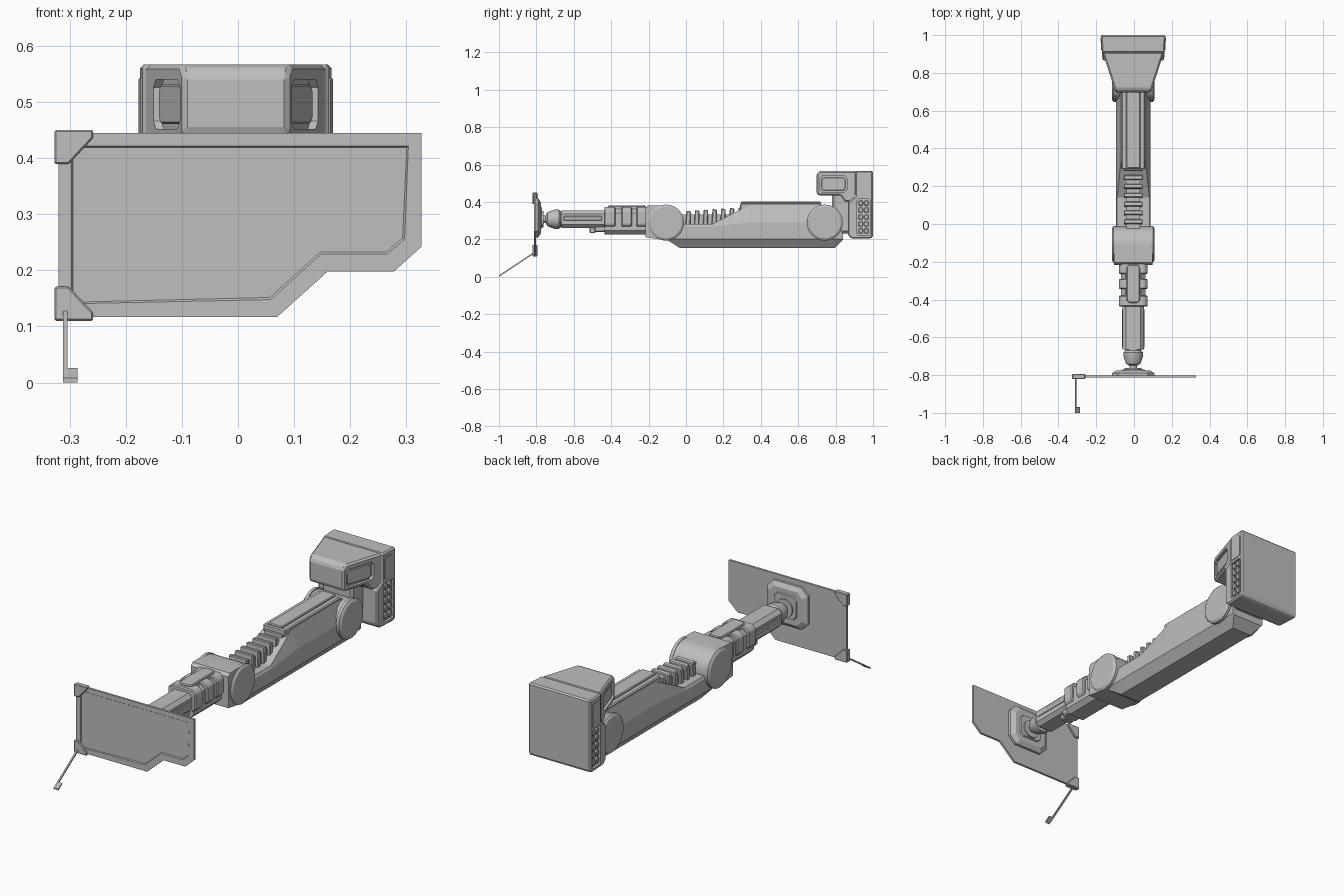
import bpy, bmesh, math
from mathutils import Vector

if "Cube" in bpy.data.objects:
    bpy.data.objects.remove(bpy.data.objects["Cube"])

grey = bpy.data.materials.new("plain_grey")
grey.use_nodes = True
grey.diffuse_color = (0.52, 0.52, 0.52, 1)
grey.node_tree.nodes["Principled BSDF"].inputs["Base Color"].default_value = grey.diffuse_color

ARM_X = -0.004   # the arm sits slightly off the screen's centre
AXIS_Z = 0.308   # height of the forearm axis


def loft(name, rings, bevel=0, dx=ARM_X, smooth=False, edit=None):
    """Skin matching rings of points, cap both ends, bevel the sharp edges."""
    bm = bmesh.new()
    loops = [[bm.verts.new(Vector(p) + Vector((dx, 0, 0))) for p in r] for r in rings]
    n = len(loops[0])
    for a, b in zip(loops, loops[1:]):
        for i in range(n):
            j = (i + 1) % n
            bm.faces.new((a[i], a[j], b[j], b[i]))
    bm.faces.new(loops[0])
    bm.faces.new(loops[-1])
    bmesh.ops.recalc_face_normals(bm, faces=bm.faces)
    if edit:
        edit(bm)
    if bevel:
        sharp = [e for e in bm.edges if e.calc_face_angle(0) > math.radians(35)]
        bmesh.ops.bevel(bm, geom=sharp, offset=bevel, segments=1,
                        affect='EDGES', clamp_overlap=True)
    me = bpy.data.meshes.new(name)
    bm.to_mesh(me)
    bm.free()
    me.materials.append(grey)
    ob = bpy.data.objects.new(name, me)
    bpy.context.scene.collection.objects.link(ob)
    if smooth:
        bpy.ops.object.select_all(action='DESELECT')
        ob.select_set(True)
        bpy.context.view_layer.objects.active = ob
        bpy.ops.object.shade_smooth_by_angle(angle=math.radians(25))
    return ob


def side_prism(name, yz, lo, hi, **kw):
    """Extrude a side profile along x; lo and hi are functions of y or numbers."""
    def at(f, y):
        return f(y) if callable(f) else f
    return loft(name, [[(at(f, y), y, z) for y, z in yz] for f in (lo, hi)], **kw)


def front_prism(name, xz, y0, y1, **kw):
    return loft(name, [[(x, y, z) for x, z in xz] for y in (y0, y1)], **kw)


def rect(a0, a1, b0, b1, c=0):
    """Rectangle outline, with cut corners when c is set."""
    if not c:
        return [(a0, b0), (a1, b0), (a1, b1), (a0, b1)]
    return [(a0 + c, b0), (a1 - c, b0), (a1, b0 + c), (a1, b1 - c),
            (a1 - c, b1), (a0 + c, b1), (a0, b1 - c), (a0, b0 + c)]


def box(name, hx, y0, y1, z0, z1, bevel=0):
    return side_prism(name, rect(y0, y1, z0, z1), -hx, hx, bevel=bevel)


def lathe(name, profile, axis, centre, seg=48):
    """Turn (position, radius) pairs round the x or y axis."""
    rings = []
    for p, r in profile:
        ring = []
        for i in range(seg):
            t = math.tau * i / seg
            u, v = r * math.cos(t), r * math.sin(t)
            ring.append((p, centre[0] + u, centre[1] + v) if axis == 'x'
                        else (centre[0] + u, p, centre[1] + v))
        rings.append(ring)
    return loft(name, rings, smooth=True)


def cut(target, cutter):
    mod = target.modifiers.new("recess", 'BOOLEAN')
    mod.operation, mod.solver, mod.object = 'DIFFERENCE', 'EXACT', cutter
    bpy.context.view_layer.objects.active = target
    bpy.ops.object.modifier_apply(modifier=mod.name)
    bpy.data.objects.remove(cutter)


# Screen with a sunken display
def sink_display(bm):
    face = min(bm.faces, key=lambda f: f.calc_center_median().y)
    bmesh.ops.inset_region(bm, faces=[face], thickness=0.033)
    bmesh.ops.inset_region(bm, faces=[face], thickness=0.004, depth=-0.004)


front_prism("screen", [(-0.32, 0.445), (0.327, 0.445), (0.327, 0.242), (0.278, 0.198),
                       (0.16, 0.198), (0.07, 0.117), (-0.32, 0.117)],
            -0.813, -0.802, dx=0, edit=sink_display)

# Screen corner clamps
for name, z, s in (("upper_clamp", 0.45, -1), ("lower_clamp", 0.11, 1)):
    front_prism(name, [(-0.327, z), (-0.258, z), (-0.258, z + s * 0.014),
                       (-0.302, z + s * 0.061), (-0.327, z + s * 0.061)],
                -0.821, -0.795, dx=0, bevel=0.003)

# Thin probe with a small foot
side_prism("probe_rod", [(-0.81, 0.135), (-0.81, 0.126), (-1, 0), (-1, 0.008)],
           -0.312, -0.304, dx=0)
side_prism("probe_foot", [(-1, 0), (-1, 0.008), (-0.972, 0.026), (-0.968, 0.021)],
           -0.312, -0.286, dx=0)

# Mount plate behind the screen
def plate_ring(y, h, c):
    return [(x, y, z + 0.315) for x, z in rect(-h, h, -h * 0.93, h * 0.93, c)]


loft("mount_plate", [plate_ring(-0.803, 0.112, 0.035), plate_ring(-0.79, 0.112, 0.035),
                     plate_ring(-0.776, 0.09, 0.028)])
loft("mount_boss", [plate_ring(-0.78, 0.065, 0.02), plate_ring(-0.77, 0.06, 0.018)])

# Wrist joint
lathe("wrist", [(-0.78, 0.045), (-0.762, 0.045), (-0.762, 0.02), (-0.75, 0.02),
                (-0.74, 0.038), (-0.70, 0.052), (-0.68, 0.052), (-0.67, 0.042),
                (-0.64, 0.04)], 'y', (0, AXIS_Z))

# Forearm
front_prism("forearm", rect(-0.056, 0.056, 0.262, 0.354, 0.018), -0.665, -0.2)
box("forearm_side_strips", 0.059, -0.655, -0.45, 0.302, 0.324, 0.003)
box("forearm_underside", 0.042, -0.49, -0.2, 0.24, 0.28, 0.006)
box("underside_catch", 0.03, -0.515, -0.485, 0.234, 0.265, 0.004)

# Ribbed sleeve round the forearm
front_prism("sleeve_core", rect(-0.064, 0.064, 0.226, 0.364, 0.022), -0.435, -0.2)
for i, (y0, y1) in enumerate(((-0.437, -0.378), (-0.345, -0.29), (-0.265, -0.205))):
    front_prism(f"sleeve_block_{i + 1}", rect(-0.076, 0.076, 0.262, 0.373, 0.018),
                y0, y1, bevel=0.005)
loft("sleeve_top_bar", [[(x, y, z) for x, y in rect(-0.035, 0.035, -0.418, -0.215, 0.014)]
                        for z in (0.34, 0.381)], bevel=0.004)

# Elbow and shoulder joints with chamfered discs
def joint(name, y):
    lathe(name, [(-0.113, 0.084), (-0.105, 0.096), (-0.09, 0.096), (-0.09, 0.09),
                 (0.09, 0.09), (0.09, 0.096), (0.105, 0.096), (0.113, 0.084)],
          'x', (y, 0.29))


joint("elbow_joint", -0.107)
joint("shoulder_joint", 0.742)
arc = [(-0.107 + 0.094 * math.sin(t), 0.289 + 0.094 * math.cos(t))
       for t in (math.pi * i / 16 for i in range(17))]
side_prism("elbow_housing", [(-0.217, 0.212), (-0.217, 0.366), (-0.204, 0.381)] + arc,
           -0.103, 0.103, smooth=True)

# Upper arm: a chamfered trough that dips behind the elbow
def arm_ring(y, bottom, half_bottom, shoulder, top, half_top):
    right = [(half_bottom, bottom), (0.092, 0.203), (0.092, shoulder), (half_top, top)]
    return ([(x, y, z) for x, z in right] + [(-x, y, z) for x, z in reversed(right)])


loft("upper_arm", [arm_ring(-0.1, 0.198, 0.085, 0.27, 0.282, 0.085),
                   arm_ring(-0.035, 0.155, 0.055, 0.27, 0.282, 0.085),
                   arm_ring(0.14, 0.155, 0.055, 0.27, 0.282, 0.085),
                   arm_ring(0.34, 0.155, 0.055, 0.29, 0.385, 0.064),
                   arm_ring(0.73, 0.155, 0.055, 0.29, 0.385, 0.064),
                   arm_ring(0.795, 0.155, 0.055, 0.28, 0.34, 0.064),
                   arm_ring(0.84, 0.198, 0.085, 0.23, 0.24, 0.085)])
box("arm_cover", 0.062, 0.29, 0.725, 0.30, 0.394, 0.005)
box("arm_cover_ridge", 0.038, 0.295, 0.72, 0.37, 0.403, 0.004)

# Ribbed cable between elbow and cover
box("cable_core", 0.036, -0.03, 0.3, 0.27, 0.333)
for i in range(7):
    y = 0.01 + i * 0.0465
    z = 0.35 + i * 0.003
    side_prism(f"cable_rib_{i + 1}", [(y - 0.013, 0.275), (y + 0.013, 0.275),
                                      (y + 0.016, z), (y - 0.008, z + 0.004)],
               -0.05, 0.05, bevel=0.004)

# Head: tapered front half and deep rear block
def taper(y):
    return 0.094 + 0.32 * (y - 0.697)


def rear(y):
    return 0.163 + 0.06 * (y - 0.865)


head_front = side_prism("head_front", [(0.697, 0.447), (0.708, 0.435), (0.825, 0.435),
                                       (0.85, 0.40), (0.91, 0.40), (0.91, 0.567),
                                       (0.715, 0.567), (0.697, 0.548)],
                        lambda y: -taper(y), taper, bevel=0.009)
head_rear = side_prism("head_rear", [(0.865, 0.225), (0.885, 0.204), (0.985, 0.204),
                                     (1.0, 0.215), (1.0, 0.567), (0.905, 0.567),
                                     (0.905, 0.43), (0.865, 0.40)],
                       lambda y: -rear(y), rear, bevel=0.007)
box("head_neck", 0.085, 0.78, 0.9, 0.232, 0.45, 0.012)

for s, side in ((-1, "right"), (1, "left")):
    def skin(f, offset):
        return lambda y: s * (f(y) + offset)

    # Recessed side window
    cut(head_front, side_prism("window_cutter", rect(0.714, 0.862, 0.452, 0.54, 0.014),
                               skin(taper, -0.014), skin(taper, 0.05)))
    side_prism(f"{side}_window", rect(0.724, 0.852, 0.461, 0.531, 0.01),
               skin(taper, -0.02), skin(taper, -0.006), bevel=0.003)

    # Plate and button bay on the rear block
    side_prism(f"{side}_plate", rect(0.918, 0.984, 0.428, 0.542, 0.006),
               skin(rear, -0.005), skin(rear, 0.003))
    cut(head_rear, side_prism("bay_cutter", rect(0.914, 0.984, 0.222, 0.416, 0.006),
                              skin(rear, -0.012), skin(rear, 0.05)))
    for row in range(5):
        for col in range(2):
            y, z = 0.921 + col * 0.031, 0.232 + row * 0.037
            side_prism(f"{side}_button_{row + 1}_{col + 1}",
                       rect(y, y + 0.025, z, z + 0.028, 0.006),
                       skin(rear, -0.016), skin(rear, -0.001), bevel=0.003)
